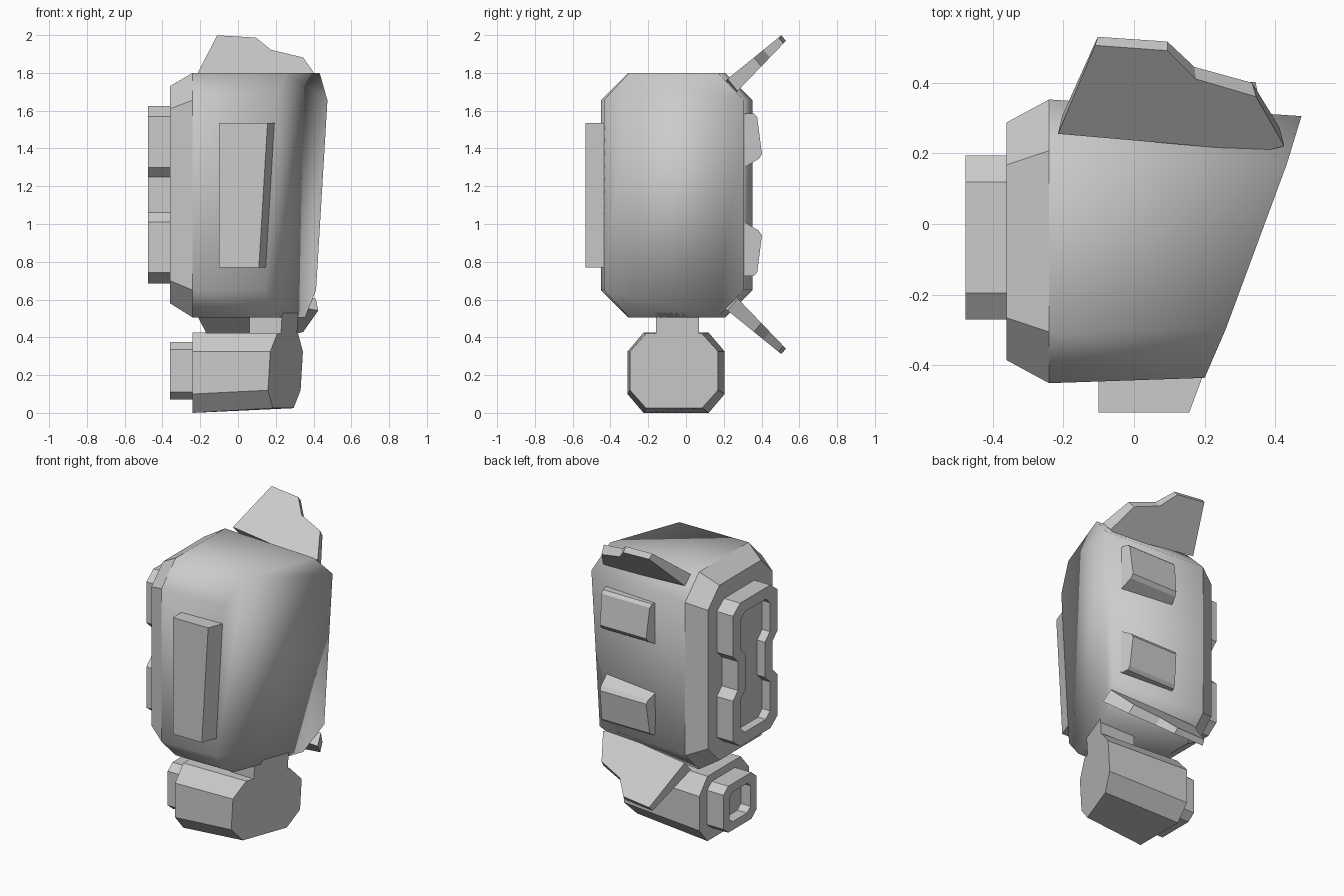
import bpy, bmesh

if "Cube" in bpy.data.objects:
    bpy.data.objects.remove(bpy.data.objects["Cube"])

MID = 1.155   # height about which the upper details mirror


def loft(name, rings, smooth_from=None):
    """Bridge rings of equal point count and cap both ends."""
    bm = bmesh.new()
    loops = [[bm.verts.new(p) for p in r] for r in rings]
    n = len(loops[0])
    bm.faces.new(loops[0])
    for k in range(len(loops) - 1):
        a, b = loops[k], loops[k + 1]
        for i in range(n):
            j = (i + 1) % n
            f = bm.faces.new((a[i], a[j], b[j], b[i]))
            f.smooth = smooth_from is not None and k >= smooth_from
    end = bm.faces.new(loops[-1])
    end.smooth = smooth_from is not None
    bmesh.ops.recalc_face_normals(bm, faces=bm.faces)
    me = bpy.data.meshes.new(name)
    bm.to_mesh(me)
    bm.free()
    ob = bpy.data.objects.new(name, me)
    bpy.context.collection.objects.link(ob)
    return ob


def octagon(y0, y1, z0, z1, cy, cz=None):
    cz = cz or cy
    return [(y0 + cy, z0), (y1 - cy, z0), (y1, z0 + cz), (y1, z1 - cz),
            (y1 - cy, z1), (y0 + cy, z1), (y0, z1 - cz), (y0, z0 + cz)]


def rect(y0, y1, z0, z1):
    return [(y0, z0), (y1, z0), (y1, z1), (y0, z1)]


def at(x, prof):
    return [(x, y, z) for y, z in prof]


def slant(prof):
    """Project a profile on the shared oblique end plane."""
    return [(0.2 + 0.37 * (y + 0.435) + 0.06 * (z - 1.66), y, z) for y, z in prof]


# main housing with chamfered inner end and oblique outer end
loft("main_housing", [
    at(-0.36, octagon(-0.385, 0.287, 0.58, 1.73, 0.12)),
    at(-0.24, octagon(-0.45, 0.352, 0.505, 1.80, 0.145)),
    slant(octagon(-0.435, 0.305, 0.505, 1.80, 0.135, 0.145))], smooth_from=1)


# waisted double-bay frame with sunken floor
def double_bay(hw, top, hh, cz, waist, w0, w1, cy=-0.038):
    q = [(top, hh), (hw, hh - cz), (hw, w1), (waist, w0)]
    right = q + [(y, -z) for y, z in reversed(q)]
    return [(cy + y, MID + z) for y, z in right + [(-y, -z) for y, z in right]]


outer = double_bay(0.232, 0.157, 0.47, 0.057, 0.18, 0.095, 0.145)
inner = double_bay(0.152, 0.110, 0.395, 0.04, 0.10, 0.115, 0.165)
loft("double_bay_frame", [at(-0.36, outer), at(-0.477, outer),
                          at(-0.477, inner), at(-0.42, inner)])

# lower pod, its small bay frame, and the neck joining it to the housing
loft("lower_pod", [at(-0.24, octagon(-0.31, 0.205, 0.0, 0.425, 0.085, 0.10)),
                   slant(octagon(-0.297, 0.17, 0.025, 0.42, 0.085, 0.095))])
ring = octagon(-0.215, 0.125, 0.07, 0.375, 0.05, 0.04)
hole = octagon(-0.155, 0.065, 0.125, 0.32, 0.035, 0.03)
loft("lower_bay_frame", [at(-0.24, ring), at(-0.36, ring),
                         at(-0.36, hole), at(-0.29, hole)])
neck = rect(-0.16, 0.07, 0.40, 0.53)
loft("neck", [at(0.06, neck), slant(neck)])

# raised front panel
panel = rect(-0.533, -0.43, 0.77, 1.535)
loft("front_panel", [at(-0.10, panel), slant(panel)])

# rear blocks and swept fins, upper and lower mirrored
block = [(0.30, 1.585), (0.36, 1.585), (0.377, 1.565), (0.402, 1.37), (0.385, 1.345), (0.31, 1.30)]
fin = [(-0.215, 0.255), (-0.11, 0.505), (0.095, 0.49), (0.175, 0.41),
       (0.345, 0.36), (0.425, 0.22), (0.36, 0.205)]
for s, side in ((1, "upper"), (-1, "lower")):
    def flip(pts):
        return [(x, y, MID + s * (z - MID)) for x, y, z in pts]

    loft(side + "_rear_block", [
        flip([(-0.02 + max(0, y - 0.32) * 0.35, y, z) for y, z in block]),
        flip([(0.36 - max(0, y - 0.32) * 0.2, y, z) for y, z in block])])

    face, back = [], []
    for x, y in fin:
        z = 1.76 + 0.81 * (y - 0.21)
        t = 0.085 - 0.16 * (y - 0.21)      # thinner toward the tip
        face.append((x, y, z))
        back.append((x * 0.96 + 0.003, y + 0.64 * t, z - 0.77 * t))
    loft(side + "_fin", [flip(face), flip(back)])
